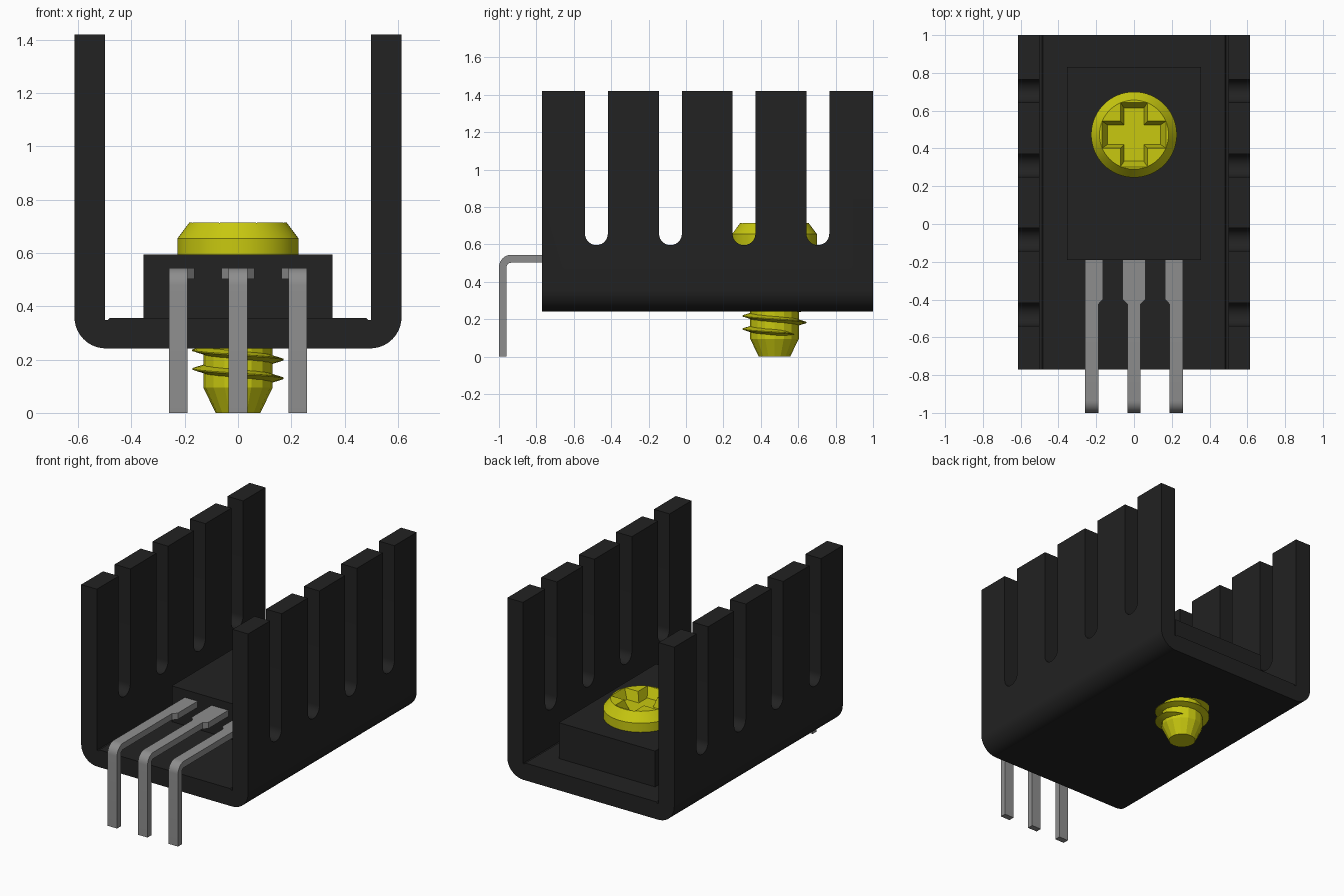
import bpy, bmesh, math
from mathutils import Vector

cube = bpy.data.objects.get("Cube")
if cube:
    bpy.data.objects.remove(cube, do_unlink=True)


def material(name, rgb):
    m = bpy.data.materials.new(name)
    m.use_nodes = True
    m.diffuse_color = (*rgb, 1)
    bsdf = next(n for n in m.node_tree.nodes if n.type == 'BSDF_PRINCIPLED')
    bsdf.inputs["Base Color"].default_value = (*rgb, 1)
    return m


BLACK = material("matte black", (0.016, 0.016, 0.016))
GREY = material("lead grey", (0.27, 0.27, 0.27))
YELLOW = material("screw yellow", (0.58, 0.58, 0.005))


def finish(name, bm, mat, smooth=None):
    bmesh.ops.recalc_face_normals(bm, faces=bm.faces)
    me = bpy.data.meshes.new(name)
    bm.to_mesh(me)
    bm.free()
    ob = bpy.data.objects.new(name, me)
    bpy.context.collection.objects.link(ob)
    me.materials.append(mat)
    if smooth:
        shade(ob, smooth)
    return ob


def shade(ob, angle):
    bpy.ops.object.select_all(action='DESELECT')
    ob.select_set(True)
    bpy.context.view_layer.objects.active = ob
    bpy.ops.object.shade_smooth_by_angle(angle=math.radians(angle))


def loft(bm, rings):
    """Closed skin through rings of equal point count, capped at both ends."""
    vs = [[bm.verts.new(p) for p in r] for r in rings]
    n = len(vs[0])
    for a, b in zip(vs, vs[1:]):
        for i in range(n):
            j = (i + 1) % n
            bm.faces.new((a[i], a[j], b[j], b[i]))
    bm.faces.new(vs[0])
    bm.faces.new(vs[-1])


def prism(bm, pts, axis, a, b):
    """Extrude a 2D outline along an axis from a to b."""
    place = {'x': lambda u, v, t: (t, u, v),
             'y': lambda u, v, t: (u, t, v),
             'z': lambda u, v, t: (u, v, t)}[axis]
    loft(bm, [[place(u, v, t) for u, v in pts] for t in (a, b)])


def arc(cx, cy, r, a0, a1, n=10):
    angles = [math.radians(a0 + (a1 - a0) * i / n) for i in range(n + 1)]
    return [(cx + r * math.cos(a), cy + r * math.sin(a)) for a in angles]


def cut(ob, cutter):
    mod = ob.modifiers.new("cut", 'BOOLEAN')
    mod.operation = 'DIFFERENCE'
    mod.solver = 'EXACT'
    mod.object = cutter
    bpy.ops.object.select_all(action='DESELECT')
    bpy.context.view_layer.objects.active = ob
    ob.select_set(True)
    bpy.ops.object.modifier_apply(modifier=mod.name)
    bpy.data.objects.remove(cutter, do_unlink=True)


# Heat sink: U-shaped channel with rounded lower corners and small inner grooves
W, IN, Z0, TOP, R = 0.614, 0.499, 0.242, 1.42, 0.118
half = ([(W, TOP), (IN, TOP), (IN, 0.349), (0.488, 0.349), (0.481, 0.357)])
right = arc(W - R, Z0 + R, R, -90, 0)
outline = right + half + [(-x, z) for x, z in reversed(right + half)]
bm = bmesh.new()
prism(bm, outline, 'y', -0.77, 1.0)
sink = finish("heat_sink", bm, BLACK)

# Round-bottomed slots that split the walls into fins
bm = bmesh.new()
for yc in (-0.479, -0.083, 0.31, 0.705):
    slot = [(yc + 0.061, 1.6)] + arc(yc, 0.657, 0.061, 0, -180, 14) + [(yc - 0.061, 1.6)]
    prism(bm, slot, 'x', -0.8, 0.8)
cut(sink, finish("slot_cutter", bm, BLACK))
shade(sink, 30)

# Component body
bm = bmesh.new()
prism(bm, [(-0.354, -0.19), (0.354, -0.19), (0.354, 0.83), (-0.354, 0.83)], 'z', 0.35, 0.595)
finish("component_body", bm, BLACK)

# Bent leads: narrow pin plus a wider shoulder next to the body
T0, T1, PIN = 0.502, 0.544, 0.035
BEND = (arc(-0.935, T1 - 0.065, 0.065, 90, 180, 8)
        + [(-1.0, 0), (-0.96, 0)]
        + arc(-0.935, T0 - 0.025, 0.025, 180, 90, 8))
for name, xc, left, right_w in (("right_lead", -0.224, PIN, 0.06),
                                ("middle_lead", 0, 0.062, 0.062),
                                ("left_lead", 0.224, 0.06, PIN)):
    bm = bmesh.new()
    prism(bm, BEND + [(-0.425, T0), (-0.425, T1)], 'x', xc - PIN, xc + PIN)
    shoulder = [(xc - PIN, -0.425), (xc + PIN, -0.425), (xc + right_w, -0.398),
                (xc + right_w, -0.17), (xc - left, -0.17), (xc - left, -0.398)]
    prism(bm, shoulder, 'z', T0, T1)
    finish(name, bm, GREY, 30)

# Screw
SY = 0.473


def lathe(bm, profile, n):
    loft(bm, [[(x, y, z) for x, y in arc(0, SY, r, 0, 360 - 360 / n, n - 1)]
              for r, z in profile])


bm = bmesh.new()
lathe(bm, [(0.227, 0.59), (0.227, 0.655), (0.183, 0.714)], 64)
head = finish("screw_head", bm, YELLOW)


# Tapered cross recess in the head
def cross(l, w, z):
    p = [(l, -w), (l, w), (w, w), (w, l), (-w, l), (-w, w),
         (-l, w), (-l, -w), (-w, -w), (-w, -l), (w, -l), (w, -w)]
    return [(x, SY + y, z) for x, y in p]


bm = bmesh.new()
loft(bm, [cross(0.14, 0.052, 0.65), cross(0.18, 0.078, 0.734)])
cut(head, finish("recess_cutter", bm, YELLOW))
shade(head, 30)

bm = bmesh.new()
lathe(bm, [(0.084, 0), (0.13, 0.095), (0.13, 0.592)], 16)
finish("screw_shank", bm, YELLOW, 15)

# Thread: triangular section swept along a helix, fading out at the tip
bm = bmesh.new()
rings = []
STEPS, TURN = 70, 780
for i in range(STEPS + 1):
    deg = TURN * i / STEPS
    a, z = math.radians(deg), 0.27 - 0.07 * deg / 360
    fade = min(1, (STEPS - i) / 4 + 0.05)
    out = Vector((math.cos(a), math.sin(a), 0))
    rings.append([Vector((0, SY, z + dz * fade)) + out * r for r, dz in
                  ((0.122, -0.017), (0.122 + 0.05 * fade, -0.002),
                   (0.122 + 0.05 * fade, 0.002), (0.122, 0.017))])
loft(bm, rings)
finish("screw_thread", bm, YELLOW, 30)
